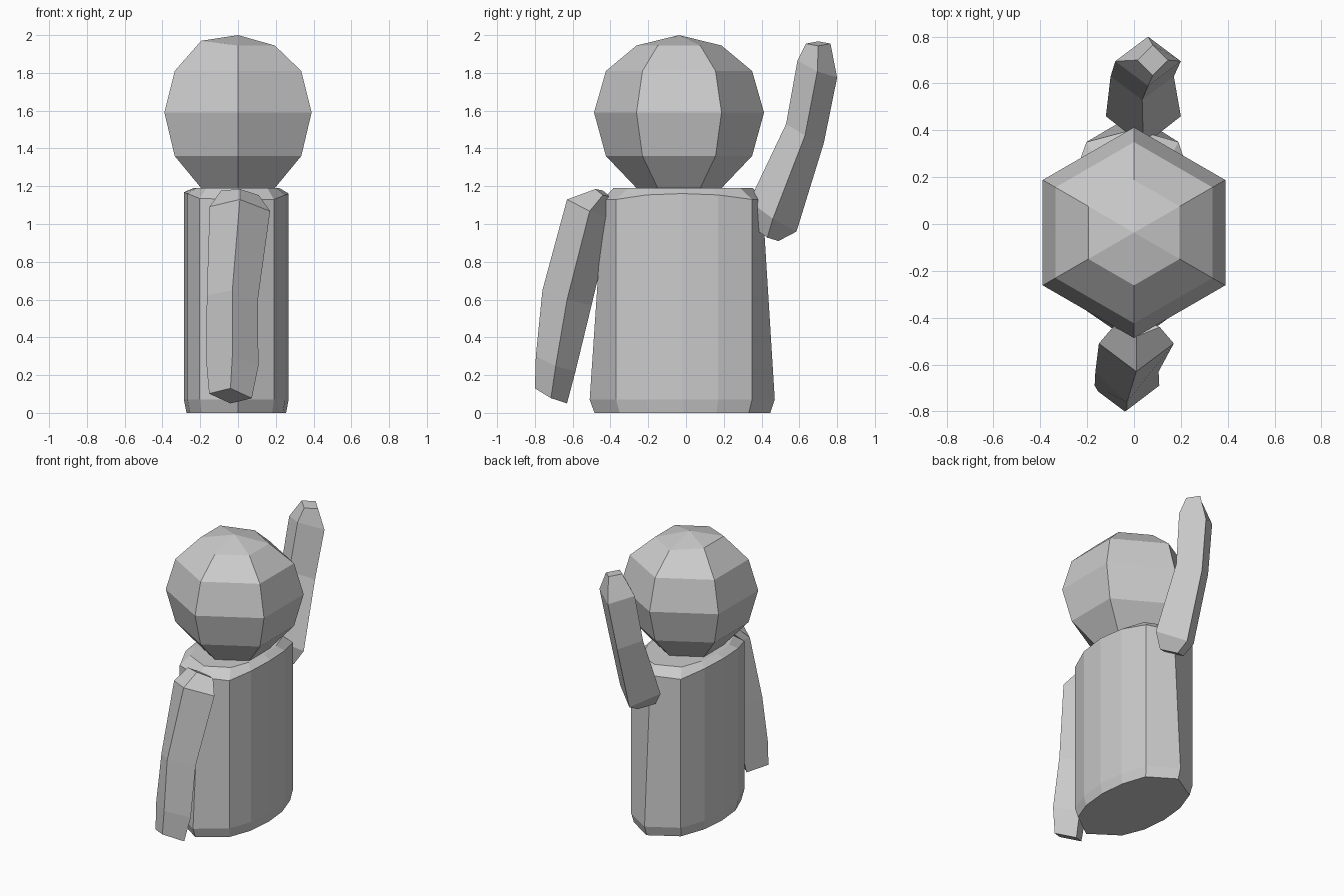
import bpy, math

if "Cube" in bpy.data.objects:
    bpy.data.objects.remove(bpy.data.objects["Cube"])


def mesh_object(name, verts, faces):
    mesh = bpy.data.meshes.new(name)
    mesh.from_pydata(verts, [], faces)
    mesh.update()
    obj = bpy.data.objects.new(name, mesh)
    bpy.context.collection.objects.link(obj)
    return obj


def loft(name, rings):
    """Skin a stack of equal-sized rings (bottom to top) and cap both ends."""
    n = len(rings[0])
    verts = [v for ring in rings for v in ring]
    faces = [tuple(reversed(range(n))), tuple(range(len(verts) - n, len(verts)))]
    for r in range(len(rings) - 1):
        for i in range(n):
            j = (i + 1) % n
            a, b = r * n, (r + 1) * n
            faces.append((a + i, a + j, b + j, b + i))
    return mesh_object(name, verts, faces)


# Body: slightly rounded slab, pointed toward front and back, chamfered rims
side = [(.19, -.37), (.25, -.21), (.268, -.02), (.25, .17), (.19, .35)]
plan = [(0, -.51)] + side + [(0, .47)] + [(-x * 1.07, y) for x, y in reversed(side)]


def body_ring(scale, z, end_scale=1, crown=0):
    return [(x * scale, y * scale * (end_scale if x == 0 else 1),
             z + crown * max(0, abs(x) - .19)) for x, y in plan]


loft("body", [body_ring(.95, 0), body_ring(1, .07),
              body_ring(1, 1.13, .86, .4), body_ring(.82, 1.19, .92)])

# Head: six-sided ball with flattened top
head_y = -.037
profile = [(.225, 1.19), (.387, 1.36), (.45, 1.59), (.387, 1.81), (.225, 1.945)]
rings = []
for r, z in profile:
    ring = []
    for k in range(6):
        a = math.radians(30 + 60 * k)
        x = r * math.cos(a)
        lift = .025 if z > 1.9 and x < -.1 else 0
        ring.append((x, head_y + r * math.sin(a), z + lift))
    rings.append(ring)
verts = [v for ring in rings for v in ring] + [(0, head_y, 1.15), (0, head_y, 2.0)]
faces = []
for i in range(6):
    j = (i + 1) % 6
    faces += [(6 * r + i, 6 * r + j, 6 * r + 6 + j, 6 * r + 6 + i) for r in range(4)]
    faces += [(30, j, i), (31, 24 + i, 24 + j)]
mesh_object("head", verts, faces)


# Arms: bent diamond tubes; each section is x, y, z, half width, half depth, tilt
def arm(name, sections):
    loft(name, [[(x, y - h, z + t), (x + w, y, z - .012), (x, y + h, z - t),
                 (x - w, y, z + .012)] for x, y, z, w, h, t in sections])


arm("lowered_arm", [
    (-.04, -.715, .09, .113, .085, .04),
    (-.03, -.69, .26, .138, .105, .04),
    (-.03, -.63, .61, .135, .13, .04),
    (.01, -.51, 1.08, .16, .12, .05),
    (.01, -.44, 1.165, .10, .04, .02)])

arm("raised_arm", [
    (.04, .43, .94, .10, .06, .03),
    (.04, .46, 1.04, .16, .125, .08),
    (.035, .63, 1.48, .135, .10, .05),
    (.06, .695, 1.82, .14, .105, .045),
    (.08, .70, 1.955, .065, .065, 0)])
